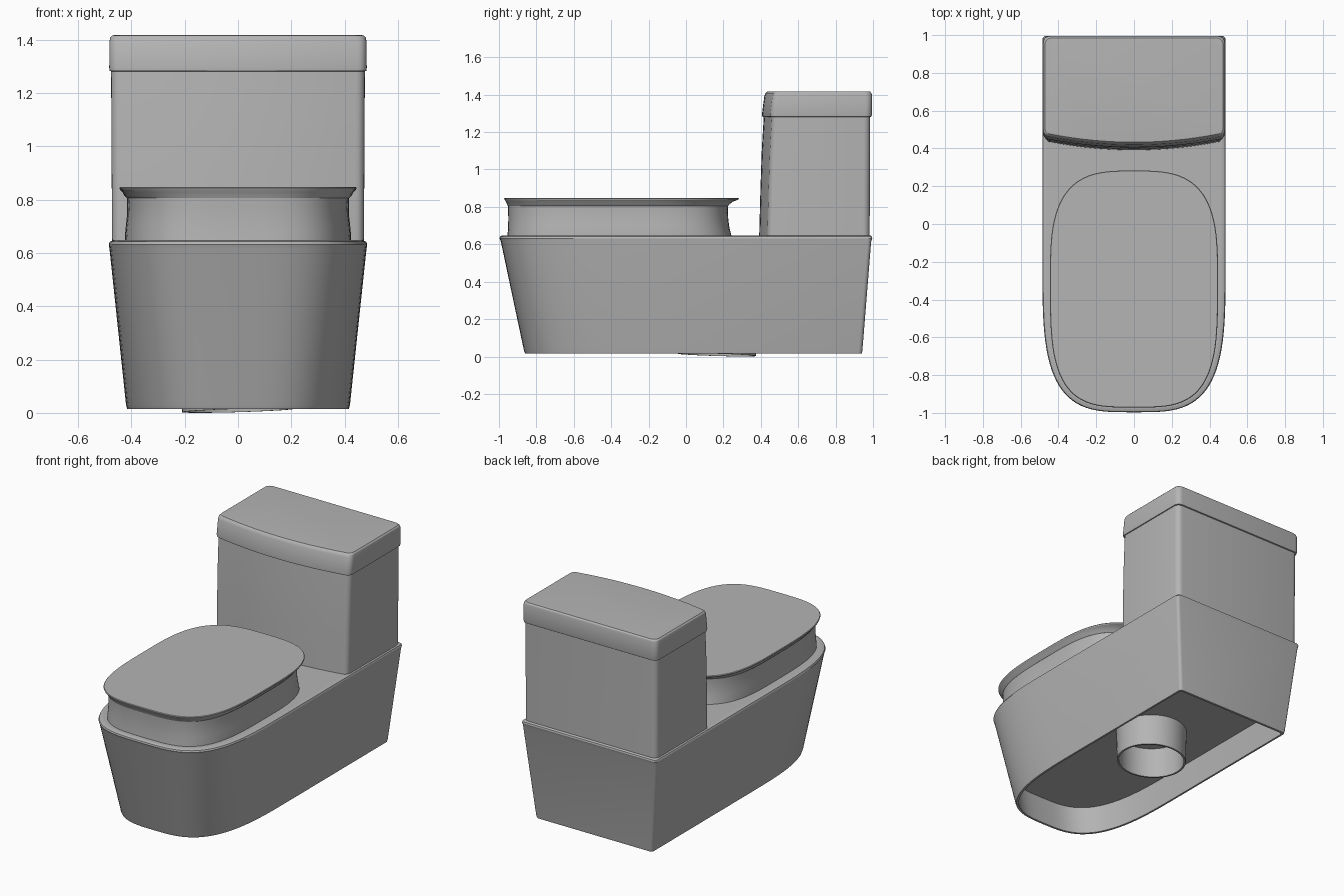
import bpy, bmesh, math

if "Cube" in bpy.data.objects:
    bpy.data.objects.remove(bpy.data.objects["Cube"])

mat = bpy.data.materials.new("grey ceramic")
mat.diffuse_color = (0.46, 0.46, 0.46, 1)
mat.use_nodes = True
mat.node_tree.nodes["Principled BSDF"].inputs["Base Color"].default_value = mat.diffuse_color


def loft(name, rings, caps=(True, True)):
    """Skin a stack of closed rings of (x, y, z) points."""
    bm = bmesh.new()
    vr = [[bm.verts.new(p) for p in ring] for ring in rings]
    n = len(vr[0])
    for a, b in zip(vr, vr[1:]):
        for i in range(n):
            j = (i + 1) % n
            bm.faces.new((a[i], a[j], b[j], b[i]))
    if caps[0]:
        bm.faces.new(vr[0][::-1])
    if caps[1]:
        bm.faces.new(vr[-1])
    bmesh.ops.recalc_face_normals(bm, faces=bm.faces)
    me = bpy.data.meshes.new(name)
    bm.to_mesh(me)
    bm.free()
    me.materials.append(mat)
    ob = bpy.data.objects.new(name, me)
    bpy.context.collection.objects.link(ob)
    bpy.ops.object.select_all(action='DESELECT')
    ob.select_set(True)
    bpy.context.view_layer.objects.active = ob
    bpy.ops.object.shade_smooth_by_angle(angle=math.radians(25))
    return ob


def spow(v, e):
    return math.copysign(abs(v) ** e, v)


def fillet(cx, cy, r, start, steps=5):
    """Quarter-circle corner, counter-clockwise from start degrees."""
    return [(cx + r * math.cos(math.radians(start + 90 * k / steps)),
             cy + r * math.sin(math.radians(start + 90 * k / steps)))
            for k in range(steps + 1)]


def base_ring(z, w, y0, y1, n=3.5, r=0.02):
    """Rounded nose at the front, square back."""
    ys, steps = y0 + 0.79, 48
    pts = []
    for k in range(steps + 1):
        a = math.pi + math.pi * k / steps
        pts.append((w * spow(math.cos(a), 2 / n),
                    ys + (ys - y0) * spow(math.sin(a), 2 / n)))
    pts += fillet(w - r, y1 - r, r, 0) + fillet(-w + r, y1 - r, r, 90)
    return [(x, y, z) for x, y in pts]


def oval_ring(z, w, y0, y1, yc=-0.3, nf=3.5, nb=3.2, steps=96):
    """Squarish oval with separate front and back lengths and fullness."""
    pts = []
    for k in range(steps):
        a = 2 * math.pi * k / steps
        e = 2 / (nb if math.sin(a) > 0 else nf)
        s = spow(math.sin(a), e)
        pts.append((w * spow(math.cos(a), e),
                    yc + s * ((y1 - yc) if s > 0 else (yc - y0)), z))
    return pts


def tank_ring(z, w, yf, yb, sag=0.042, r=0.035):
    """Rounded box with a bowed front."""
    steps = 16
    xs = [(-1 + 2 * k / steps) * (w - r) for k in range(1, steps)]
    pts = [(x, yf + sag * (x / (w - r)) ** 2) for x in xs]
    pts += fillet(w - r, yf + sag + r, r, 270)
    pts += fillet(w - r, yb - r, r, 0) + fillet(-w + r, yb - r, r, 90)
    pts += fillet(-w + r, yf + sag + r, r, 180)
    return [(x, y, z) for x, y in pts]


# Skirted base, hollow underneath
loft("base", [
    base_ring(0.21, 0.412, -0.875, 0.93, 3.3),
    base_ring(0.015, 0.404, -0.846, 0.925, 3.2),
    base_ring(0.015, 0.416, -0.86, 0.94, 3.2),
    base_ring(0.03, 0.420, -0.866, 0.943, 3.2),
    base_ring(0.615, 0.482, -0.99, 0.99),
    base_ring(0.632, 0.485, -0.997, 0.996),
    base_ring(0.642, 0.481, -0.994, 0.994),
    base_ring(0.648, 0.468, -0.98, 0.985),
    base_ring(0.648, 0.460, -0.972, 0.98)])

# Drain pipe below the base, its rim dipping slightly to the back left
def circle(z, r, tilt=0.0):
    ring = oval_ring(z, r, 0.165 - r, 0.165 + r, 0.165, 2, 2, 48)
    return [(x, y, z + tilt * (x - y + 0.165)) for x, y, z in ring]

loft("drain_pipe", [circle(0.215, 0.215), circle(0.009, 0.21, 0.03),
                    circle(0.009, 0.198, 0.03), circle(0.215, 0.202)],
     (False, False))

# Seat riser with a soft ledge part way up
loft("seat", [
    oval_ring(0.64, 0.425, -0.955, 0.245),
    oval_ring(0.665, 0.424, -0.953, 0.238),
    oval_ring(0.70, 0.421, -0.951, 0.230),
    oval_ring(0.735, 0.417, -0.950, 0.226),
    oval_ring(0.78, 0.416, -0.951, 0.224),
    oval_ring(0.812, 0.417, -0.953, 0.226)])

# Seat lid flaring to a thin edge
loft("seat_lid", [
    oval_ring(0.806, 0.417, -0.953, 0.226),
    oval_ring(0.815, 0.426, -0.957, 0.234),
    oval_ring(0.828, 0.433, -0.963, 0.250),
    oval_ring(0.838, 0.443, -0.970, 0.278),
    oval_ring(0.844, 0.445, -0.972, 0.283),
    oval_ring(0.848, 0.442, -0.969, 0.280)])

# Tank body
loft("tank", [
    tank_ring(0.64, 0.472, 0.391, 0.982),
    tank_ring(0.90, 0.474, 0.398, 0.983),
    tank_ring(1.10, 0.475, 0.405, 0.984),
    tank_ring(1.29, 0.476, 0.416, 0.985)])

# Tank lid with rounded edges
loft("tank_lid", [
    tank_ring(1.280, 0.473, 0.418, 0.984),
    tank_ring(1.283, 0.481, 0.407, 0.992),
    tank_ring(1.295, 0.483, 0.406, 0.995),
    tank_ring(1.395, 0.482, 0.419, 0.995),
    tank_ring(1.408, 0.479, 0.425, 0.992),
    tank_ring(1.416, 0.472, 0.433, 0.985),
    tank_ring(1.417, 0.460, 0.443, 0.975)])
